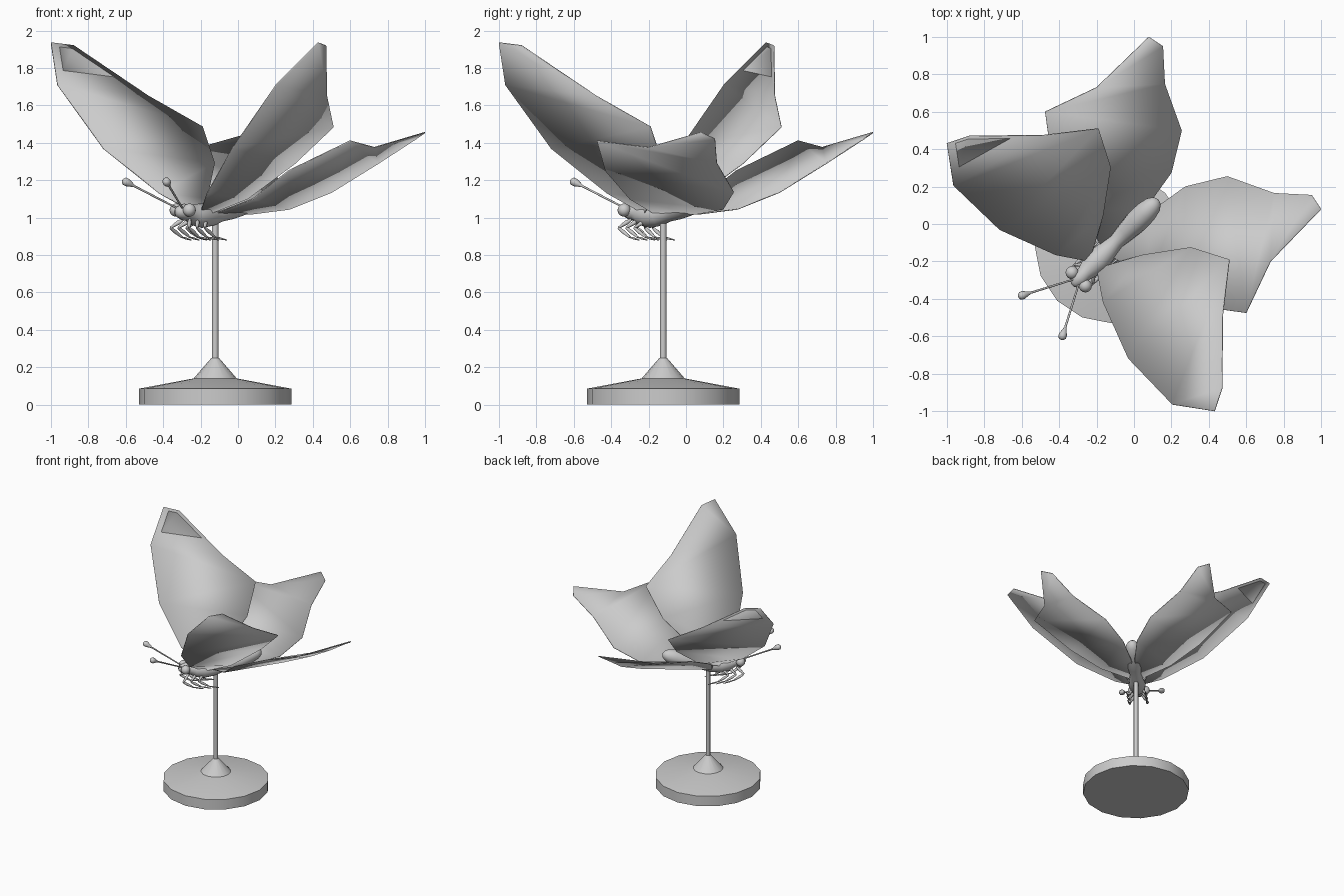
import bpy, bmesh, math
from mathutils import Vector

if "Cube" in bpy.data.objects:
    bpy.data.objects.remove(bpy.data.objects["Cube"])

R2 = math.sqrt(0.5)
STAND = -0.122
grey = bpy.data.materials.new("light grey")
grey.diffuse_color = (0.6, 0.6, 0.6, 1)
grey.use_nodes = True
grey.node_tree.nodes["Principled BSDF"].inputs["Base Color"].default_value = grey.diffuse_color


def P(u, v, z):
    """Body frame (u toward the tail, v sideways) to world."""
    return Vector(((u + v) * R2, (u - v) * R2, z))


def swap(p):
    """Mirror to the other side of the body."""
    return Vector((p[1], p[0], p[2]))


def make(name, verts, faces, angle=35):
    me = bpy.data.meshes.new(name)
    me.from_pydata([tuple(v) for v in verts], [], faces)
    bm = bmesh.new()
    bm.from_mesh(me)
    bmesh.ops.recalc_face_normals(bm, faces=bm.faces)
    bm.to_mesh(me)
    bm.free()
    me.materials.append(grey)
    ob = bpy.data.objects.new(name, me)
    bpy.context.collection.objects.link(ob)
    bpy.ops.object.select_all(action='DESELECT')
    ob.select_set(True)
    bpy.context.view_layer.objects.active = ob
    bpy.ops.object.shade_smooth_by_angle(angle=math.radians(angle))
    return ob


def tube(name, path, radii, sides=12, angle=35):
    """Closed tube with a varying radius along a path."""
    path = [Vector(p) for p in path]
    verts, faces = [], []
    for i, p in enumerate(path):
        d = (path[min(i + 1, len(path) - 1)] - path[max(i - 1, 0)]).normalized()
        ref = Vector((0, 0, 1)) if abs(d.z) < 0.95 else Vector((0, 1, 0))
        a = d.cross(ref).normalized()
        b = a.cross(d)
        for k in range(sides):
            t = 2 * math.pi * k / sides
            verts.append(p + radii[i] * (math.cos(t) * a + math.sin(t) * b))
    for i in range(len(path) - 1):
        for k in range(sides):
            m = (k + 1) % sides
            faces.append((i * sides + k, i * sides + m,
                          (i + 1) * sides + m, (i + 1) * sides + k))
    faces.append(tuple(range(sides)))
    faces.append(tuple(range((len(path) - 1) * sides, len(path) * sides)))
    return make(name, verts, faces, angle)


def wing(name, lead, trail, tip):
    """Sheet between a leading and a trailing edge, closed at the tip."""
    for side, f in (("right", Vector), ("left", swap)):
        n = len(lead)
        verts = [f(p) for p in lead + trail + tip]
        faces = [(i, i + 1, n + i + 1, n + i) for i in range(n - 1)]
        faces.append((n - 1, *range(2 * n, 2 * n + len(tip)), 2 * n - 1))
        ob = make(f"{side}_{name}", verts, faces)
        mod = ob.modifiers.new("thickness", 'SOLIDIFY')
        mod.thickness = 0.006
        mod.offset = 0


# Wings
wing("fore_wing",
     [(-0.2, -0.24, 1.03), (-0.165, -0.42, 1.13), (-0.03, -0.72, 1.37),
      (0.205, -0.965, 1.71)],
     [(-0.14, -0.22, 1.025), (0.05, -0.165, 1.10), (0.305, -0.125, 1.29),
      (0.51, -0.19, 1.485)],
     [(0.43, -1.0, 1.935), (0.47, -0.88, 1.92), (0.475, -0.48, 1.65)])
wing("hind_wing",
     [(-0.14, -0.16, 1.015), (0.08, -0.3, 1.10), (0.27, -0.43, 1.25),
      (0.6, -0.475, 1.41), (0.73, -0.2, 1.375)],
     [(-0.1, -0.1, 1.01), (0.08, 0.06, 1.02), (0.275, 0.2, 1.045),
      (0.5, 0.255, 1.135), (0.75, 0.165, 1.29)],
     [(1.0, 0.08, 1.455), (0.95, 0.155, 1.42)])

# Body: head, thorax, waist and raised abdomen
body = [(-0.465, 1.03, 0.012), (-0.45, 1.03, 0.03), (-0.41, 1.03, 0.045),
        (-0.375, 1.025, 0.042), (-0.33, 1.015, 0.058), (-0.27, 1.01, 0.066),
        (-0.2, 1.01, 0.055), (-0.13, 1.02, 0.042), (-0.06, 1.04, 0.052),
        (0.02, 1.07, 0.062), (0.09, 1.1, 0.06), (0.145, 1.12, 0.048),
        (0.17, 1.13, 0.03), (0.18, 1.135, 0.01)]
tube("body", [P(u, 0, z) for u, z, r in body], [r for u, z, r in body], 16, 60)

for side, s in (("right", 1), ("left", -1)):
    # Eyes
    bpy.ops.mesh.primitive_uv_sphere_add(segments=16, ring_count=10, radius=0.035,
                                         location=P(-0.418, 0.05 * s, 1.04))
    eye = bpy.context.object
    eye.name = f"{side}_eye"
    eye.data.materials.append(grey)
    bpy.ops.object.shade_smooth_by_angle(angle=math.radians(60))

    # Antennae with clubbed ends
    base, end = P(-0.44, 0.02 * s, 1.05), P(-0.71, 0.162 * s, 1.2)
    club = [(0, .005), (.78, .006), (.84, .013), (.91, .022), (.97, .021), (1, .008)]
    tube(f"{side}_antenna", [base.lerp(end, t) for t, r in club],
         [r for t, r in club], 10, 60)

    # Jointed legs
    for i, u in enumerate((-0.39, -0.33, -0.27)):
        leg = [P(u, 0.025 * s, 0.99), P(u - 0.05, 0.07 * s, 0.945),
               P(u + 0.03, 0.065 * s, 0.895), P(u + 0.11, 0.075 * s, 0.88)]
        for j, part in enumerate(("thigh", "shin", "foot")):
            a, b = leg[j], leg[j + 1]
            r = (0.012, 0.011, 0.006)[j]
            tube(f"{side}_leg_{i + 1}_{part}", [a, a.lerp(b, 0.4), b],
                 [r * 0.6, r, r * 0.5], 8, 60)

# Stand: disc base, cone collar and rod
tube("stand_base", [(STAND, STAND, z) for z in (0, 0.085, 0.14)],
     [0.408, 0.408, 0.115], 16, 30)
tube("stand_collar", [(STAND, STAND, z) for z in (0.138, 0.25)],
     [0.117, 0.02], 16, 30)
tube("stand_rod", [(STAND, STAND, z) for z in (0.24, 1.0)], [0.018, 0.018], 8, 50)
